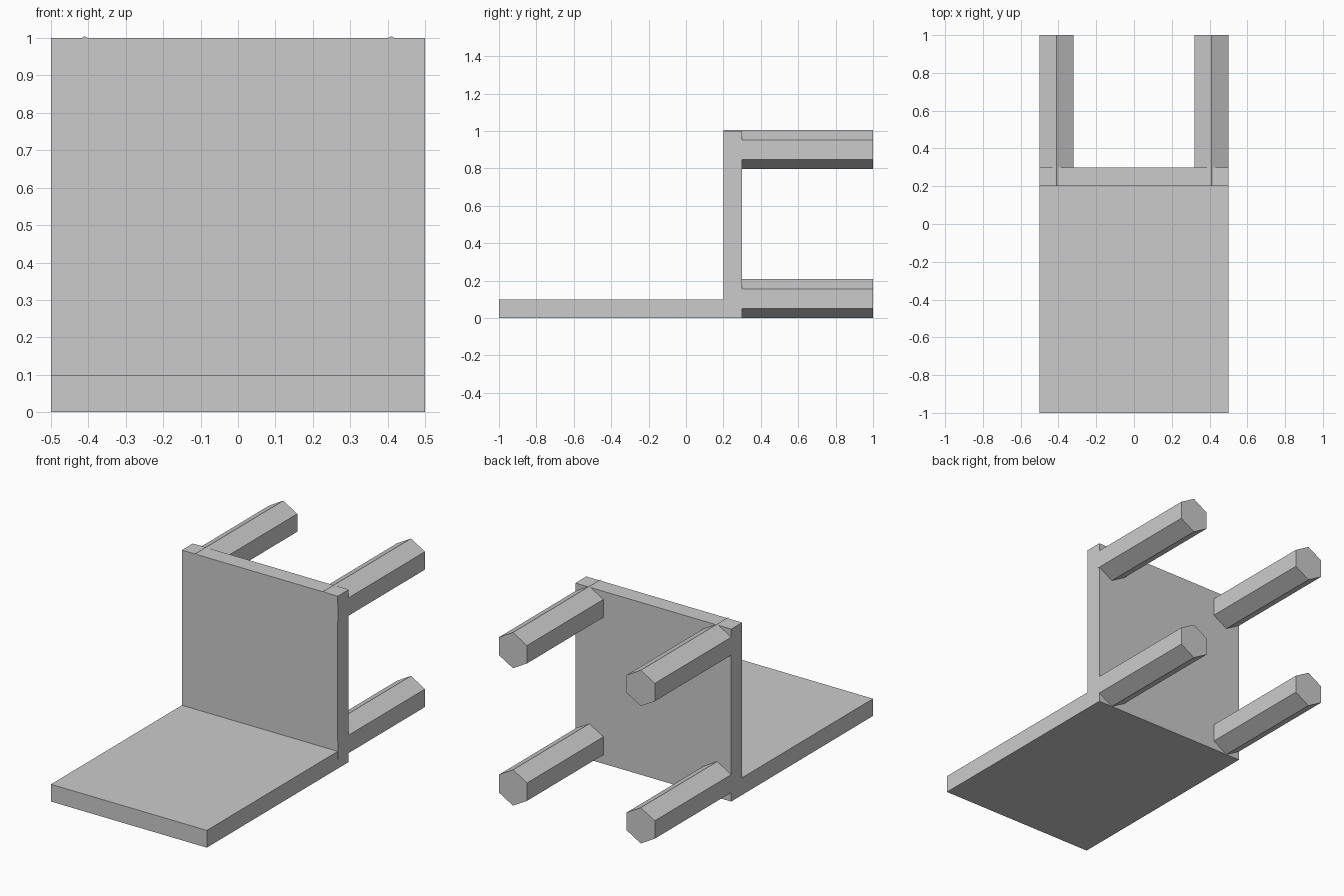
import bpy, bmesh
from math import pi

if "Cube" in bpy.data.objects:
    bpy.data.objects.remove(bpy.data.objects["Cube"])

# Chair lying on its back: L-shaped body, seat upright and backrest flat on the ground
profile = [(-1, 0), (0.3, 0), (0.3, 1), (0.2, 1), (0.2, 0.1), (-1, 0.1)]
bm = bmesh.new()
face = bm.faces.new([bm.verts.new((-0.5, y, z)) for y, z in profile])
ext = bmesh.ops.extrude_face_region(bm, geom=[face])
verts = [g for g in ext["geom"] if isinstance(g, bmesh.types.BMVert)]
bmesh.ops.translate(bm, verts=verts, vec=(1, 0, 0))
bmesh.ops.recalc_face_normals(bm, faces=bm.faces)
mesh = bpy.data.meshes.new("seat_and_backrest")
bm.to_mesh(mesh)
bm.free()
body = bpy.data.objects.new("seat_and_backrest", mesh)
bpy.context.collection.objects.link(body)

# Four six-sided legs running back through the seat
RADIUS = 0.104
START, END = 0.2, 1.0
for level, z in (("lower", RADIUS), ("upper", 0.901)):
    for side, x in (("left", -0.41), ("right", 0.41)):
        bpy.ops.mesh.primitive_cylinder_add(
            vertices=6, radius=RADIUS, depth=END - START,
            location=(x, (START + END) / 2, z), rotation=(pi / 2, 0, 0))
        bpy.context.object.name = f"{level}_{side}_leg"
